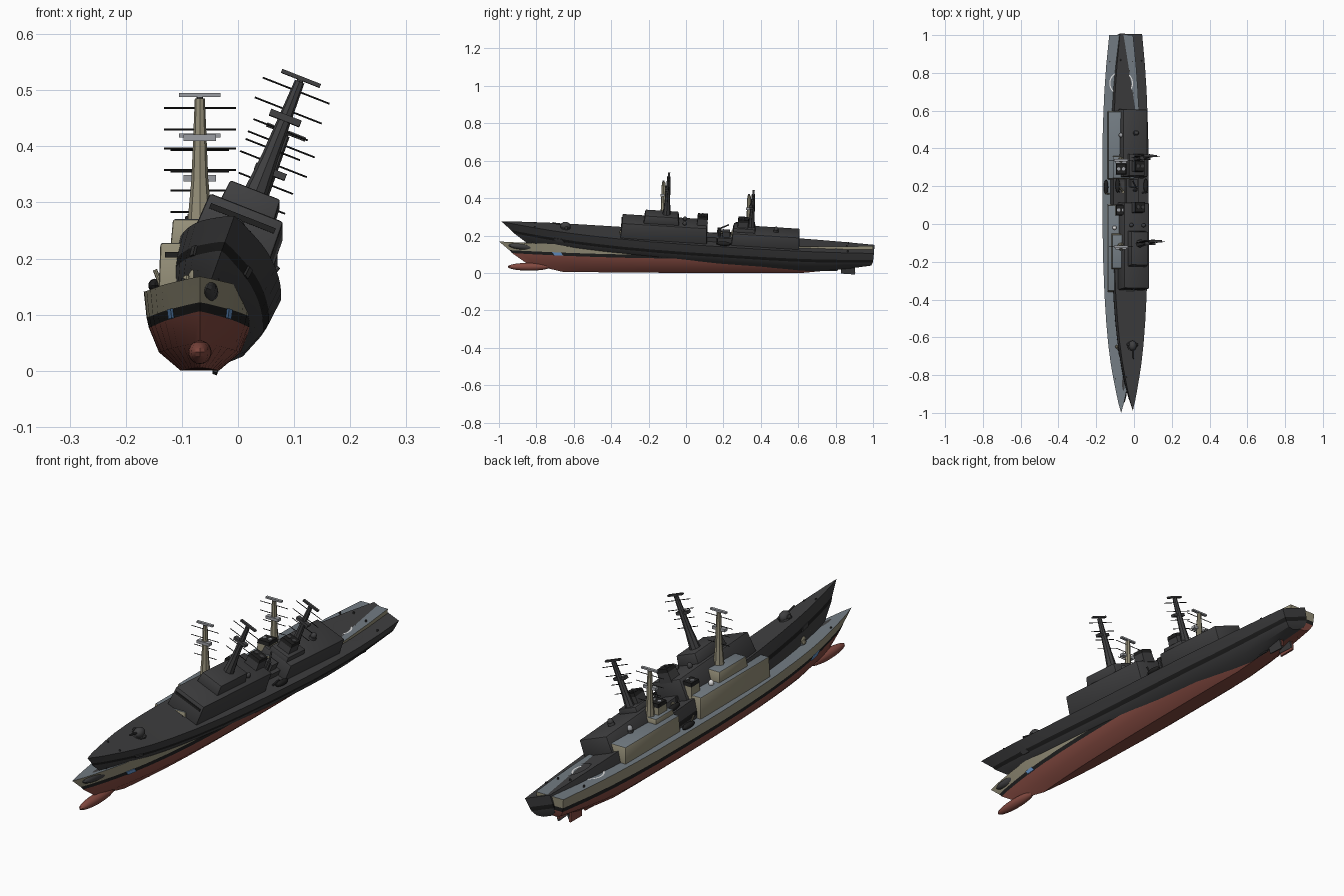
import bpy, bmesh, math
from mathutils import Matrix, Vector

if "Cube" in bpy.data.objects:
    bpy.data.objects.remove(bpy.data.objects["Cube"])


def material(name, rgb):
    m = bpy.data.materials.new(name)
    m.diffuse_color = (*rgb, 1)
    m.use_nodes = True
    m.node_tree.nodes["Principled BSDF"].inputs["Base Color"].default_value = m.diffuse_color
    return m


BEIGE = material("beige", (0.30, 0.275, 0.19))
DECK = material("deck_gray", (0.17, 0.20, 0.225))
RED = material("hull_red", (0.23, 0.068, 0.052))
BLACK = material("black", (0.014, 0.014, 0.014))
DARK = material("dark_gray", (0.05, 0.05, 0.052))
PALE = material("pale_gray", (0.33, 0.34, 0.36))
BLUE = material("blue", (0.13, 0.30, 0.60))
WHITE = material("white", (0.75, 0.75, 0.75))

state = {}


def finish(name, bm, mats, rule=None):
    """Turn a bmesh into a part of the ship being built."""
    bmesh.ops.recalc_face_normals(bm, faces=bm.faces)
    bm.normal_update()
    if rule:
        for f in bm.faces:
            f.material_index = rule(f)
    me = bpy.data.meshes.new(name)
    bm.to_mesh(me)
    bm.free()
    for m in mats:
        me.materials.append(DARK if state["dark"] and m is not BLACK else m)
    ob = bpy.data.objects.new(state["prefix"] + name, me)
    bpy.context.collection.objects.link(ob)
    ob.matrix_world = state["matrix"]
    return ob


def box(name, x, w, y, z, mats, taper=(1, 1), bevel=0.0):
    """Box with half width w about x; the top is scaled by taper."""
    bm = bmesh.new()
    bmesh.ops.create_cube(bm, size=1)
    for v in bm.verts:
        k = taper if v.co.z > 0 else (1, 1)
        v.co = (x + v.co.x * 2 * w * k[0],
                (y[0] + y[1]) / 2 + v.co.y * (y[1] - y[0]) * k[1],
                z[1] if v.co.z > 0 else z[0])
    if bevel:
        bmesh.ops.bevel(bm, geom=bm.edges[:], offset=bevel, segments=2,
                        affect='EDGES', profile=0.5)
    rule = (lambda f: int(f.normal.z > 0.7)) if len(mats) > 1 else None
    return finish(name, bm, mats, rule)


def ball(name, centre, radii, mat, seg=16):
    bm = bmesh.new()
    bmesh.ops.create_uvsphere(bm, u_segments=seg, v_segments=seg // 2 + 2, radius=1)
    bm.transform(Matrix.Translation(centre) @ Matrix.Diagonal((*radii, 1)))
    return finish(name, bm, [mat])


def rod(name, a, b, r, mat, r2=None, seg=8):
    a, b = Vector(a), Vector(b)
    bm = bmesh.new()
    bmesh.ops.create_cone(bm, cap_ends=True, segments=seg, radius1=r,
                          radius2=r if r2 is None else r2, depth=(b - a).length)
    q = (b - a).to_track_quat('Z', 'Y').to_matrix().to_4x4()
    bm.transform(Matrix.Translation((a + b) / 2) @ q)
    return finish(name, bm, [mat])


# hull levels: half width, bow y, stern y, z at bow, middle and stern
LEVELS = [(0.100, -1.00, 1.00, 0.168, 0.141, 0.143),
          (0.095, -0.945, 0.998, 0.122, 0.095, 0.105),
          (0.091, -0.93, 0.997, 0.106, 0.077, 0.088),
          (0.073, -0.85, 0.99, 0.050, 0.033, 0.066),
          (0.034, -0.66, 0.985, 0.006, 0.000, 0.055)]
# stations along the hull and the share of full beam there
STATIONS = [(0, 0), (.025, .14), (.05, .25), (.09, .41), (.13, .55), (.18, .68),
            (.24, .79), (.31, .88), (.4, .95), (.5, .99), (.6, 1), (.7, 1),
            (.78, .95), (.85, .89), (.92, .79), (1, .63)]


def level_point(lv, t, f):
    w, y0, y1, zb, zm, zs = lv
    z = zm + (zb - zm) * max(0, 1 - t / 0.5) ** 2
    z += (zs - zm) * max(0, (t - 0.78) / 0.22) ** 1.4
    return w * f, y0 + (y1 - y0) * t, z


def hull():
    bm = bmesh.new()
    rings = []
    for t, f in STATIONS:
        half = [level_point(lv, t, f) for lv in LEVELS]
        pts = [(-x, y, z) for x, y, z in half] + half[::-1]
        rings.append([bm.verts.new(p) for p in pts])
    n = len(rings[0])
    for a, b in zip(rings, rings[1:]):
        for j in range(n):
            k = (j + 1) % n
            f = bm.faces.new((a[j], a[k], b[k], b[j]))
            side = min(j, n - 2 - j)
            f.material_index = 3 if j == n - 1 else (0, 1, 2, 2, 2)[side]
    # transom strips
    s = rings[-1]
    for j in range(len(LEVELS) - 1):
        f = bm.faces.new((s[j], s[j + 1], s[n - 2 - j], s[n - 1 - j]))
        f.material_index = (0, 1, 2, 2)[j]
    bmesh.ops.remove_doubles(bm, verts=bm.verts, dist=1e-5)
    finish("hull", bm, [BEIGE, BLACK, RED, DECK])


def mast(name, y, base, top, r):
    """Eight-sided tapering mast with yards, sensor block and radar bar."""
    mid = base + (top - base) * 0.35
    rod(name + "_foot", (0, y, base), (0, y, mid), r, BEIGE, r * 0.68)
    rod(name + "_pole", (0, y, mid), (0, y, top), r * 0.68, BEIGE, 0.009)
    for i, (dz, w) in enumerate([(.017, .064), (.055, .064), (.092, .052), (.13, .052)]):
        rod(f"{name}_yard_{i + 1}", (-w, y, top - dz), (w, y, top - dz), 0.0016, BLACK, seg=6)
    box(name + "_sensor", 0, 0.029, (y - .016, y + .004), (top - .076, top - .064), [PALE])
    rod(name + "_pivot", (0, y, top), (0, y, top + .004), 0.006, DARK)
    box(name + "_radar", 0, 0.037, (y - .006, y + .006), (top + .003, top + .01), [PALE])


def funnel(name, y0, y1, z0, z1):
    box(name, 0, 0.03, (y0, y1), (z0, z1 - .015), [BEIGE], (.9, .9))
    box(name + "_cap", 0, 0.028, (y0 + .001, y1 - .001), (z1 - .015, z1), [BLACK], (.92, .92))
    for s in (-1, 1):
        yc = (y0 + y1) / 2
        rod(name + "_pipe", (s * .013, yc, z1 - .005), (s * .013, yc, z1 + .003), 0.009, PALE, seg=12)


def ship():
    hull()
    ball("bow_bulb", (0, -.838, .033), (.021, .115, .021), RED)
    # superstructure
    house = [BEIGE, DECK]
    box("front_house", 0, .074, (-.36, .105), (.13, .228), house, (.95, .975), .005)
    box("bridge_window_band", 0, .062, (-.3585, -.34), (.202, .212), [BLACK])
    box("bridge", 0, .052, (-.24, -.05), (.225, .27), house, (.92, .93), .004)
    box("rear_house", 0, .072, (.235, .60), (.13, .208), house, (.95, .975), .005)
    box("rear_house_step", 0, .045, (.24, .36), (.2, .228), house, (.95, .95), .003)
    box("middle_house", 0, .035, (.10, .24), (.13, .165), house)
    mast("front_mast", -.12, .265, .485, .022)
    mast("rear_mast", .337, .205, .413, .021)
    funnel("front_funnel", .045, .103, .22, .276)
    funnel("rear_funnel", .262, .322, .2, .272)
    # midship gear
    rod("crane_post", (.01, .17, .16), (.01, .17, .212), .008, BEIGE)
    rod("crane_arm", (.01, .17, .21), (-.02, .215, .222), .004, BEIGE)
    box("launcher_box", 0, .02, (.185, .225), (.165, .195), [DARK])
    for s in (-1, 1):
        ball("boat", (s * .08, .195, .152), (.012, .04, .012), BLACK, 12)
        rod("davit", (s * .065, .16, .14), (s * .08, .16, .18), .004, BEIGE)
        ball("white_dome", (s * .035, -.02, .236), (.011, .011, .013), WHITE, 12)
        box("rudder", s * .027, .004, (.83, .905), (.003, .065), [RED], (1, .9))
        rod("propeller_shaft", (s * .03, .6, .012), (s * .03, .81, .02), .004, RED)
        rod("deck_bollard", (s * .03, -.82, .15), (s * .03, -.82, .164), .004, DARK)
        rod("stern_bollard", (s * .06, .86, .14), (s * .06, .86, .15), .004, DARK)
        # blue plate lying on the bow side
        bm = bmesh.new()
        quad = []
        for t, f in ((.118, .52), (.142, .585)):
            lo, hi = (Vector(level_point(LEVELS[k], t, f)) for k in (2, 1))
            quad.append((lo, hi))
        ring = [quad[0][0], quad[1][0], quad[1][1], quad[0][1]]
        inner = [bm.verts.new((s * (p.x - .002), p.y, p.z)) for p in ring]
        outer = [bm.verts.new((s * (p.x + .003), p.y, p.z)) for p in ring]
        bm.faces.new(inner)
        bm.faces.new(outer)
        for i in range(4):
            k = (i + 1) % 4
            bm.faces.new((inner[i], inner[k], outer[k], outer[i]))
        finish("bow_blue_plate", bm, [BLUE])
    # roof turret and aft roof fitting
    rod("roof_turret_base", (0, .47, .205), (0, .47, .218), .014, DARK, seg=12)
    ball("roof_turret", (0, .47, .222), (.012, .012, .014), PALE, 12)
    # fore gun
    rod("gun_base", (0, -.655, .14), (0, -.655, .158), .026, DECK, seg=16)
    ball("gun_turret", (0, -.655, .165), (.021, .027, .022), BEIGE)
    rod("gun_barrel", (0, -.67, .17), (0, -.725, .178), .004, BEIGE)
    for s in (-1, 1):
        ball("gun_side", (s * .024, -.65, .162), (.008, .01, .009), BEIGE, 8)
    # landing ring on the aft deck
    bm = bmesh.new()
    rows = []
    for i in range(40):
        a = i * math.tau / 40
        rows.append([bm.verts.new((r * math.cos(a), .745 + r * math.sin(a), .1435))
                     for r in (.057, .063)])
    for i in range(40):
        a, b = rows[i], rows[(i + 1) % 40]
        bm.faces.new((a[0], a[1], b[1], b[0]))
    finish("landing_ring", bm, [WHITE])


# upright painted ship
state.update(dark=False, prefix="", matrix=Matrix.Translation((-.068, 0, 0)))
ship()
# dark ship, heeled over with its bow raised
tilt = (Matrix.Translation((-.068, 0, .057)) @ Matrix.Rotation(math.radians(-3.6), 4, 'X')
        @ Matrix.Rotation(math.radians(21.5), 4, 'Y'))
state.update(dark=True, prefix="dark_", matrix=tilt)
ship()

# smooth shading with sharp edges kept
bpy.ops.object.select_all(action='SELECT')
bpy.context.view_layer.objects.active = bpy.context.selected_objects[0]
bpy.ops.object.shade_smooth_by_angle(angle=math.radians(28))
